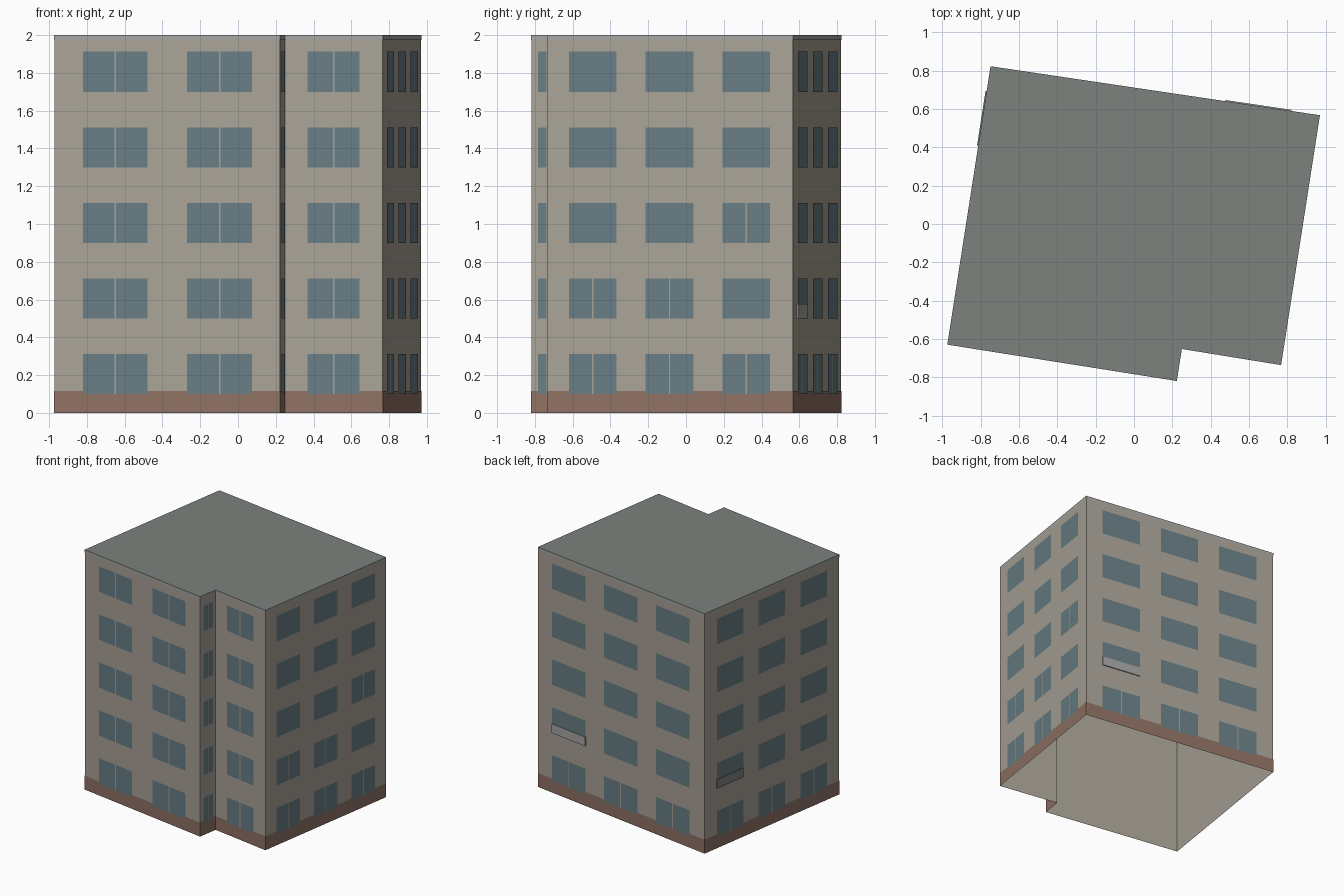
import bpy, bmesh
from mathutils import Vector

if "Cube" in bpy.data.objects:
    bpy.data.objects.remove(bpy.data.objects["Cube"])

# Footprint, counter-clockwise: front, notch, recessed front, right, back, left
PLAN = [Vector(p) for p in [(-0.972, -0.628), (0.222, -0.817), (0.248, -0.65),
                            (0.766, -0.734), (0.968, 0.566), (-0.747, 0.821)]]
N = len(PLAN)
H, FLOORS, STOREY = 2.0, 5, 0.4
SILL, HEAD = 0.10, 0.312


def material(name, rgb):
    m = bpy.data.materials.new(name)
    m.diffuse_color = (*rgb, 1)
    m.use_nodes = True
    m.node_tree.nodes["Principled BSDF"].inputs["Base Color"].default_value = m.diffuse_color
    return m


WALL = material("wall_beige", (0.40, 0.37, 0.31))
ROOF = material("roof_grey", (0.20, 0.225, 0.21))
TRIM = material("trim_grey", (0.38, 0.38, 0.365))
BASE = material("base_brown", (0.28, 0.17, 0.13))
GLASS = material("glass_blue", (0.14, 0.21, 0.235))


def finish(name, bm, mat):
    me = bpy.data.meshes.new(name)
    bm.to_mesh(me)
    bm.free()
    me.materials.append(mat)
    ob = bpy.data.objects.new(name, me)
    bpy.context.collection.objects.link(ob)


def edge(i):
    """Start, direction, outward normal and length of wall i."""
    a, b = PLAN[i % N], PLAN[(i + 1) % N]
    d = (b - a).normalized()
    return a, d, Vector((d.y, -d.x)), (b - a).length


def outline(off):
    """Footprint grown outward by off, with mitred corners."""
    pts = []
    for i in range(N):
        n1, n2 = edge(i - 1)[2], edge(i)[2]
        pts.append(PLAN[i] + off * (n1 + n2) / (1 + n1.dot(n2)))
    return pts


def band(name, z0, z1, off, mat):
    """Open strip of wall running round the footprint."""
    bm = bmesh.new()
    lo = [bm.verts.new((p.x, p.y, z0)) for p in outline(off)]
    hi = [bm.verts.new((p.x, p.y, z1)) for p in outline(off)]
    for i in range(N):
        j = (i + 1) % N
        bm.faces.new((lo[i], lo[j], hi[j], hi[i]))
    finish(name, bm, mat)


def panel(bm, wall, u0, u1, z0, z1, off):
    """Flat rectangle on a wall, u measured along it."""
    a, d, n, _ = edge(wall)
    bm.faces.new([bm.verts.new((*(a + d * u + n * off), z))
                  for u, z in ((u0, z0), (u1, z0), (u1, z1), (u0, z1))])


# Main shell, open below, with brown base and top trim
band("walls", 0, H, 0, WALL)
band("base_band", 0, 0.116, 0.002, BASE)
band("roof_trim", 1.975, H, 0.002, TRIM)

# Flat roof
bm = bmesh.new()
bm.faces.new([bm.verts.new((p.x, p.y, H)) for p in outline(0.002)])
finish("roof", bm, ROOF)

# Windows: wall -> (name, centres and width as fractions of the wall)
THREE = (0.186, 0.498, 0.81)
LAYOUT = [("front", (0.27, 0.733), 0.287), ("notch", (0.5,), 0.6),
          ("recess", (0.5,), 0.53), ("right", THREE, 0.194),
          ("back", THREE, 0.2), ("left", THREE, 0.197)]
RIGHT_SPLIT = {(1, 0), (1, 1), (2, 2)}

for w, (name, centres, frac) in enumerate(LAYOUT):
    length = edge(w)[3]
    glass, bars = bmesh.new(), bmesh.new()
    for f in range(FLOORS):
        z0, z1 = f * STOREY + SILL, f * STOREY + HEAD
        for k, c in enumerate(centres):
            u, half = c * length, frac * length / 2
            panel(glass, w, u - half, u + half, z0, z1, 0.004)
            # Centre bar of the split windows
            if w < 3 or f == 0 or (w == 3 and (f, k) in RIGHT_SPLIT):
                panel(bars, w, u - 0.004, u + 0.004, z0, z1, 0.005)
    finish(name + "_windows", glass, GLASS)
    finish(name + "_window_bars", bars, WALL)

# Shallow balcony rails under one first-floor window on the back and left
for w in (4, 5):
    name, centres, frac = LAYOUT[w]
    a, d, n, length = edge(w)
    u, half = centres[0] * length, frac * length / 2
    bm = bmesh.new()
    bmesh.ops.create_cube(bm, size=1)
    for v in bm.verts:
        p = a + d * (u + v.co.x * 2 * half) + n * (0.004 - v.co.y * 0.008)
        v.co = (p.x, p.y, 0.538 + v.co.z * 0.076)
    bmesh.ops.recalc_face_normals(bm, faces=bm.faces)
    finish(name + "_balcony_rail", bm, TRIM if w == 4 else ROOF)
